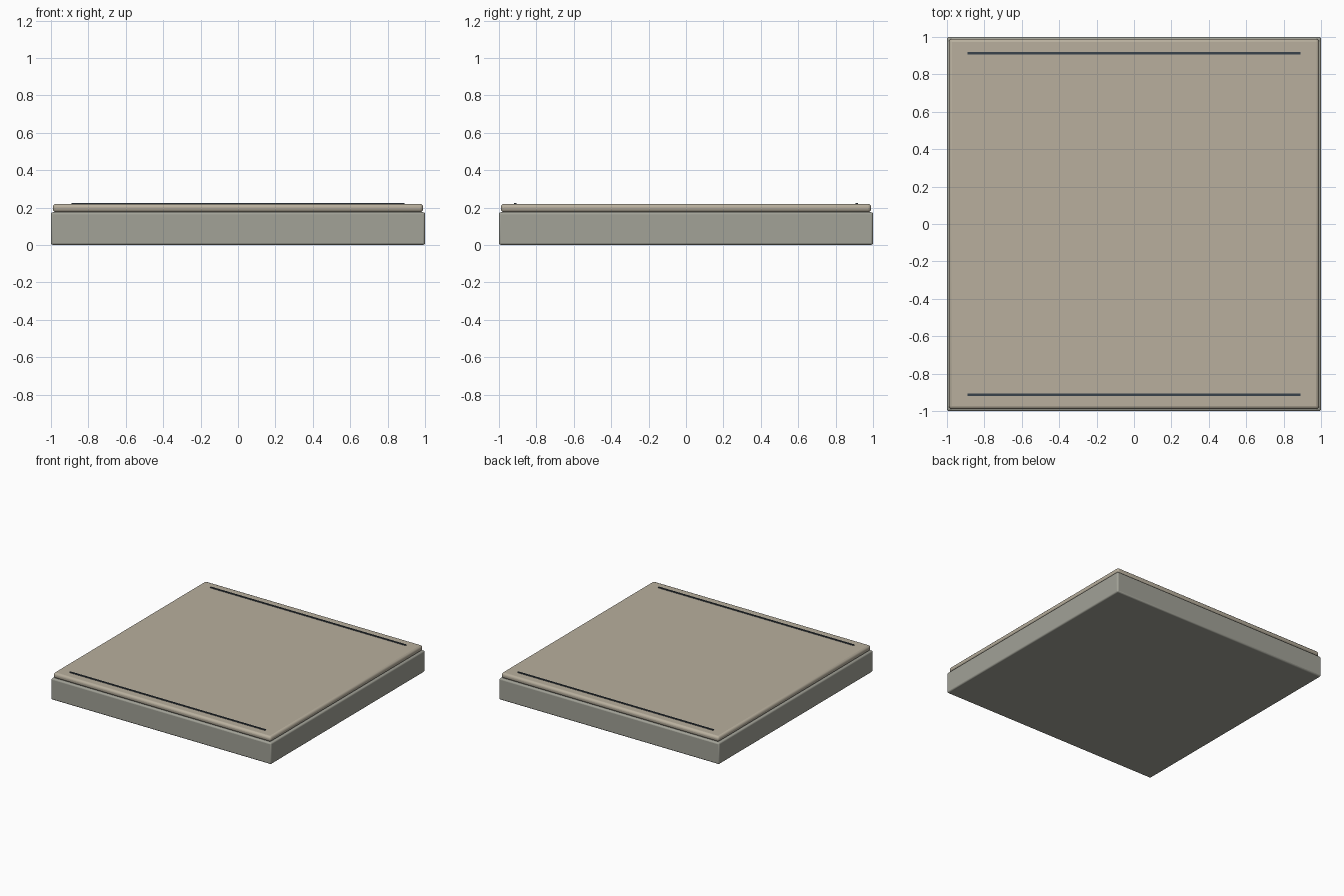
import bpy

if "Cube" in bpy.data.objects:
    bpy.data.objects.remove(bpy.data.objects["Cube"])


def material(name, color):
    m = bpy.data.materials.new(name)
    m.diffuse_color = (*color, 1)
    m.use_nodes = True
    m.node_tree.nodes["Principled BSDF"].inputs["Base Color"].default_value = m.diffuse_color
    return m


def box(name, size, z0, z1, mat, y=0, bevel=0, segments=3):
    bpy.ops.mesh.primitive_cube_add(size=1, location=(0, y, (z0 + z1) / 2))
    ob = bpy.context.object
    ob.name = name
    ob.scale = (size[0], size[1], z1 - z0)
    bpy.ops.object.transform_apply(location=False, rotation=False, scale=True)
    ob.data.materials.append(mat)
    if bevel:
        mod = ob.modifiers.new("rounded_edges", 'BEVEL')
        mod.width = bevel
        mod.segments = segments
        bpy.ops.object.shade_smooth_by_angle()
    return ob


stone = material("base_grey", (0.36, 0.36, 0.31))
tan = material("top_tan", (0.48, 0.43, 0.34))
dark = material("groove_dark", (0.04, 0.055, 0.07))

# Thick foundation block
box("foundation_slab", (2.0, 2.0), 0, 0.175, stone, bevel=0.011)

# Thinner floor panel with softly rounded rim
box("floor_panel", (1.98, 1.98), 0.175, 0.22, tan, bevel=0.018)

# Thin dark trim lines near the front and back edges
for label, side in (("front", -1), ("back", 1)):
    box(f"{label}_trim_line", (1.78, 0.014), 0.212, 0.225, dark, y=side * 0.912)
